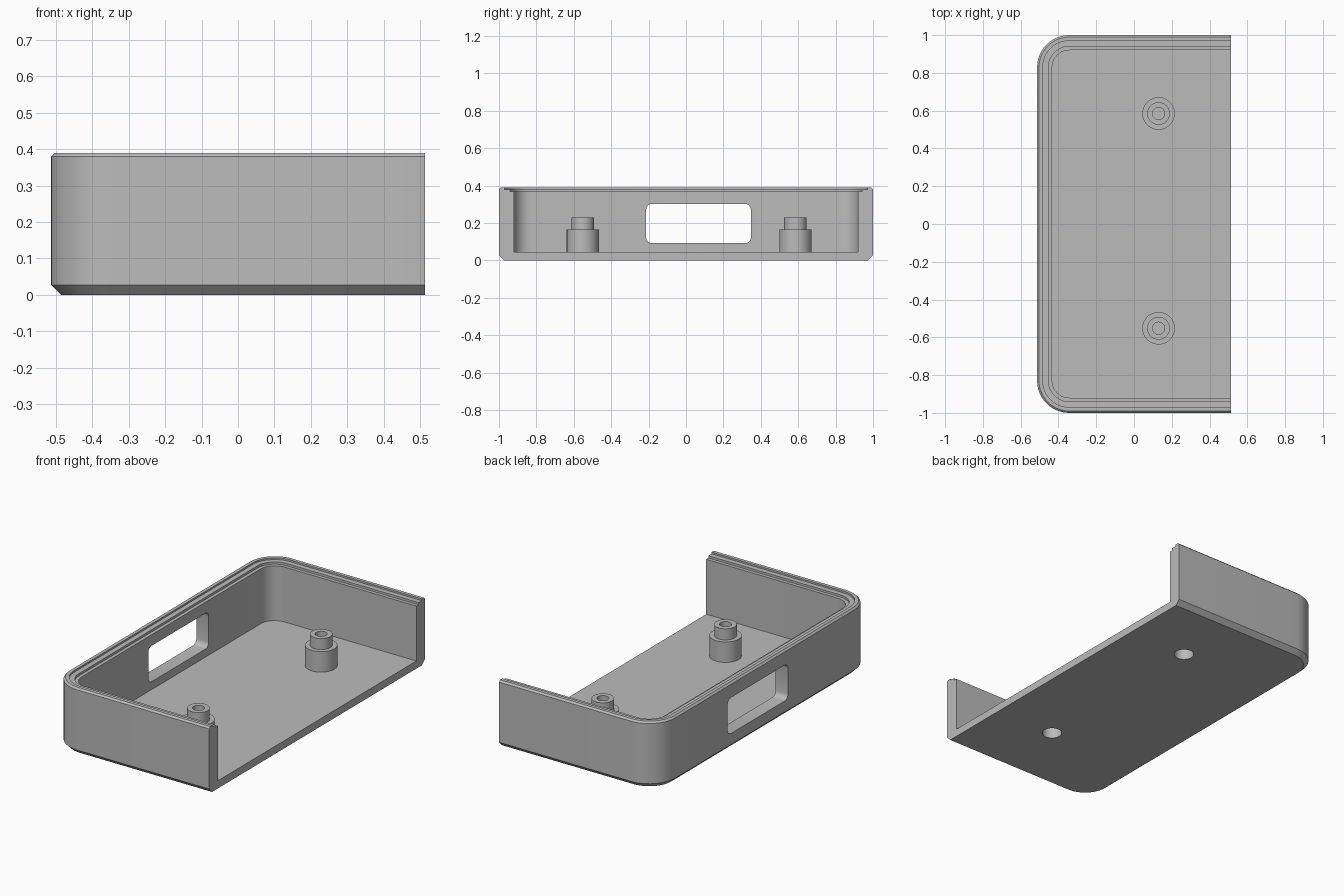
import bpy, bmesh, math

HALF_X, HALF_Y, CORNER = 0.513, 1.0, 0.17
BOSSES = [(0.13, 0.585), (0.13, -0.552)]
BORE, BORE_TOP, FLOOR = 0.054, 0.12, 0.045

cube = bpy.data.objects.get("Cube")
if cube:
    bpy.data.objects.remove(cube, do_unlink=True)

grey = bpy.data.materials.new("grey plastic")
grey.use_nodes = True
colour = (0.5, 0.5, 0.5, 1)
grey.diffuse_color = colour
grey.node_tree.nodes["Principled BSDF"].inputs["Base Color"].default_value = colour


def finish(bm, name):
    bmesh.ops.recalc_face_normals(bm, faces=bm.faces)
    mesh = bpy.data.meshes.new(name)
    bm.to_mesh(mesh)
    bm.free()
    obj = bpy.data.objects.new(name, mesh)
    bpy.context.collection.objects.link(obj)
    mesh.materials.append(grey)
    return obj


def activate(obj):
    bpy.ops.object.select_all(action="DESELECT")
    obj.select_set(True)
    bpy.context.view_layer.objects.active = obj


def smooth(obj):
    activate(obj)
    bpy.ops.object.shade_smooth_by_angle(angle=math.radians(30))


def cut(obj, cutter):
    cutter.hide_render = True
    mod = obj.modifiers.new("cut", "BOOLEAN")
    mod.operation, mod.solver, mod.object = "DIFFERENCE", "EXACT", cutter
    activate(obj)
    bpy.ops.object.modifier_apply(modifier=mod.name)
    bpy.data.objects.remove(cutter, do_unlink=True)


def outline(inset, steps=12):
    """U-shaped path, open at +x, with two rounded corners."""
    r, cx, cy = CORNER - inset, -HALF_X + CORNER, HALF_Y - CORNER
    pts = [(HALF_X, HALF_Y - inset)]
    for i in range(steps + 1):
        a = math.pi / 2 * (1 + i / steps)
        pts.append((cx + r * math.cos(a), cy + r * math.sin(a)))
    return pts + [(x, -y) for x, y in reversed(pts)]


# Shell: wall section (inset, height) swept along the outline
section = [(0.027, 0), (0, 0.027), (0, 0.38), (0.01, 0.39), (0.03, 0.39),
           (0.03, 0.38), (0.06, 0.38), (0.06, 0.367), (0.08, 0.367), (0.08, FLOOR)]
bm = bmesh.new()
rings = [[bm.verts.new((x, y, z)) for x, y in outline(d)] for d, z in section]
for low, high in zip(rings, rings[1:]):
    for i in range(len(low) - 1):
        bm.faces.new((low[i], low[i + 1], high[i + 1], high[i]))
bm.faces.new(rings[0])
bm.faces.new(rings[-1])
bm.faces.new([r[0] for r in rings] + [r[-1] for r in reversed(rings)])
shell = finish(bm, "case_shell")

# Port window with rounded corners in the closed end
bm = bmesh.new()
bmesh.ops.create_cube(bm, size=1)
for v in bm.verts:
    v.co.x = -HALF_X + v.co.x * 0.3
    v.co.y = 0.067 + v.co.y * 0.56
    v.co.z = 0.197 + v.co.z * 0.21
long_edges = [e for e in bm.edges if abs(e.verts[0].co.x - e.verts[1].co.x) > 0.1]
bmesh.ops.bevel(bm, geom=long_edges, offset=0.03, segments=4, profile=0.5, affect="EDGES")
cut(shell, finish(bm, "window_cutter"))

# Screw bores through the floor
for x, y in BOSSES:
    bm = bmesh.new()
    bmesh.ops.create_cone(bm, cap_ends=True, segments=48, radius1=BORE,
                          radius2=BORE, depth=0.2)
    bmesh.ops.translate(bm, verts=bm.verts, vec=(x, y, 0))
    cut(shell, finish(bm, "bore_cutter"))
smooth(shell)

# Stepped screw bosses, turned from a (radius, height) profile
boss_profile = [(BORE, FLOOR), (0.086, FLOOR), (0.086, 0.165), (0.06, 0.165),
                (0.06, 0.23), (0.032, 0.23), (0.032, 0.13), (0, 0.13)]
bore_profile = [(0, BORE_TOP), (BORE, BORE_TOP), (BORE, FLOOR)]
for (x, y), name in zip(BOSSES, ("back_screw_boss", "front_screw_boss")):
    bm = bmesh.new()
    verts = [bm.verts.new((r, 0, z)) for r, z in boss_profile + bore_profile]
    edges = [bm.edges.new(pair) for pair in zip(verts, verts[1:])]
    bmesh.ops.spin(bm, geom=verts + edges, cent=(0, 0, 0), axis=(0, 0, 1),
                   angle=math.tau, steps=48)
    bmesh.ops.remove_doubles(bm, verts=bm.verts, dist=0.0001)
    # drop the sliver left on the axis between the two blind holes
    axis = [f for f in bm.faces if f.calc_area() < 1e-7]
    bmesh.ops.delete(bm, geom=axis, context="FACES")
    bmesh.ops.translate(bm, verts=bm.verts, vec=(x, y, 0))
    smooth(finish(bm, name))
